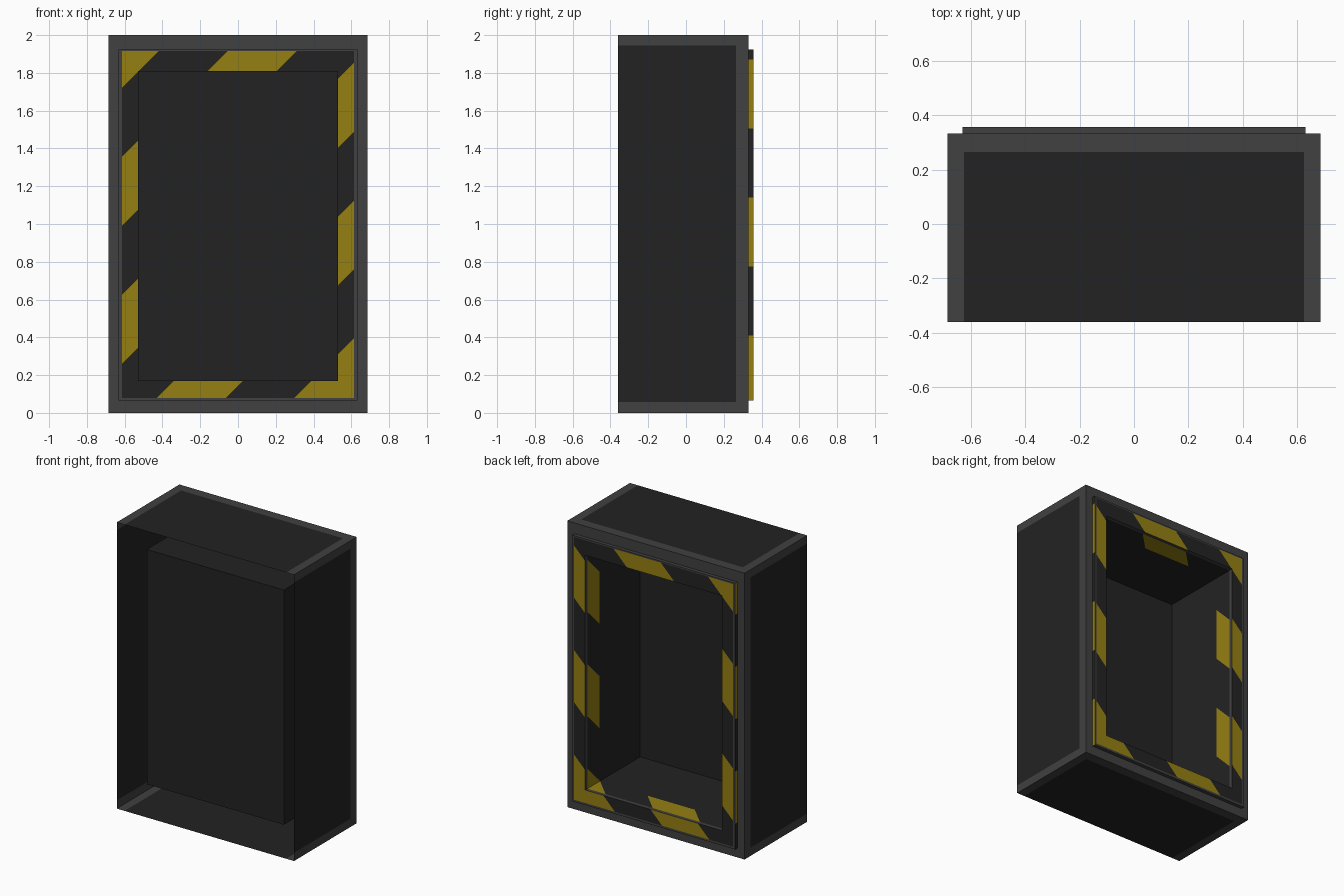
import bpy, bmesh, math
from mathutils import Vector

if "Cube" in bpy.data.objects:
    bpy.data.objects.remove(bpy.data.objects["Cube"])

def material(name, rgb):
    m = bpy.data.materials.new(name)
    m.diffuse_color = (*rgb, 1)
    m.use_nodes = True
    m.node_tree.nodes["Principled BSDF"].inputs["Base Color"].default_value = m.diffuse_color
    return m

DARK, GREY, YELLOW = 0, 1, 2
MATS = [material("dark metal", (0.0165, 0.0165, 0.0165)),
        material("worn grey edge", (0.052, 0.052, 0.052)),
        material("hazard yellow", (0.30, 0.215, 0.006))]

# Main sizes
X, YF, YB, TOP = 0.685, -0.36, 0.332, 2.0      # outer shell
FX, FZ0, FZ1, FY = 0.63, 0.065, 1.925, 0.357   # raised frame
SX, SZ0, SZ1 = 0.615, 0.08, 1.915              # striped area of the frame
IX, IZ0, IZ1, IY = 0.53, 0.17, 1.81, -0.25     # recess
BAND = 0.20                                    # depth where inner stripes end
STRIPE, START = 0.365, -0.51

def rect(axis, k, a, b, sign):
    """Axis-aligned rectangle at axis=k, spanning a and b on the other two axes."""
    pts = []
    for u, v in ((a[0], b[0]), (a[1], b[0]), (a[1], b[1]), (a[0], b[1])):
        p = [u, v]
        p.insert(axis, k)
        pts.append(Vector(p))
    n = (pts[1] - pts[0]).cross(pts[2] - pts[0])
    return pts if n[axis] * sign > 0 else pts[::-1]

def ring(k, ox, oz0, oz1, ix, iz0, iz1):
    """Four rectangles facing +y that surround an opening."""
    return [rect(1, k, (-ox, ox), (iz1, oz1), 1), rect(1, k, (-ox, ox), (oz0, iz0), 1),
            rect(1, k, (-ox, -ix), (iz0, iz1), 1), rect(1, k, (ix, ox), (iz0, iz1), 1)]

def tube(x, z0, z1, y0, y1, sign):
    """Four walls running along y, facing out (1) or in (-1)."""
    return [rect(0, x, (y0, y1), (z0, z1), sign), rect(0, -x, (y0, y1), (z0, z1), -sign),
            rect(2, z0, (-x, x), (y0, y1), -sign), rect(2, z1, (-x, x), (y0, y1), sign)]

def add(bm, quads, cuts=(), rule=lambda c: DARK):
    """Add rectangles, cut them by planes (normal, offset), colour by face centre."""
    for q in quads:
        f = bm.faces.new([bm.verts.new(p) for p in q])
        part = [f]
        for n, d in cuts:
            n = Vector(n)
            geom = part + list({e for g in part for e in g.edges}) + \
                list({v for g in part for v in g.verts})
            res = bmesh.ops.bisect_plane(bm, geom=geom, dist=1e-5,
                                         plane_co=n * (d / n.length_squared), plane_no=n)
            part = [g for g in res["geom"] if isinstance(g, bmesh.types.BMFace)]
        for g in part:
            g.material_index = rule(g.calc_center_median())

def add_striped(bm, quads, n, shift=0.0):
    """Diagonal stripes along n.p + shift."""
    n = Vector(n)
    cuts = [(n, START + i * STRIPE - shift) for i in range(-6, 5)]
    add(bm, quads, cuts, lambda c: YELLOW
        if math.floor((n.dot(c) + shift - START) / STRIPE) % 2 == 0 else DARK)

def finish(bm, name):
    bmesh.ops.remove_doubles(bm, verts=bm.verts, dist=1e-5)
    me = bpy.data.meshes.new(name)
    bm.to_mesh(me)
    bm.free()
    for m in MATS:
        me.materials.append(m)
    bpy.context.collection.objects.link(bpy.data.objects.new(name, me))

# Outer shell, open at the front, with worn borders
def border(c):
    hits = (abs(c.x) > 0.625) + (c.z > 1.945 or c.z < 0.057) + (c.y > 0.265)
    return GREY if hits >= 2 else DARK

bm = bmesh.new()
add(bm, tube(X, 0, TOP, YF, YB, 1),
    [((1, 0, 0), 0.625), ((1, 0, 0), -0.625), ((0, 0, 1), 1.945),
     ((0, 0, 1), 0.057), ((0, 1, 0), 0.265)], border)
add(bm, ring(YB, X, 0, TOP, FX, FZ0, FZ1), rule=lambda c: GREY)
finish(bm, "outer_shell")

# Raised frame: striped face, grey rim and inner lip
bm = bmesh.new()
add(bm, ring(FY, FX, FZ0, FZ1, SX, SZ0, SZ1), rule=lambda c: GREY)
add_striped(bm, ring(FY, SX, SZ0, SZ1, IX, IZ0, IZ1), (1, 0, -1))
outer = tube(FX, FZ0, FZ1, YB, FY, 1)
add_striped(bm, outer[:2], (1, 0, -1))
add(bm, outer[2:], rule=lambda c: GREY)
add(bm, tube(IX, IZ0, IZ1, YB, FY, -1), rule=lambda c: GREY)
finish(bm, "hazard_frame")

# Striped band just inside the opening; stripes carry on around the corner
bm = bmesh.new()
right, left, floor, ceiling = tube(IX, IZ0, IZ1, BAND, YB, -1)
add_striped(bm, [right], (0, 1, -1), IX - YB)
add_striped(bm, [left], (0, -1, -1), YB - IX)
add_striped(bm, [floor], (1, 1, 0), -IZ0 - YB)
add_striped(bm, [ceiling], (1, -1, 0), YB - IZ1)
finish(bm, "recess_stripes")

# Recess walls and end panel
bm = bmesh.new()
add(bm, tube(IX, IZ0, IZ1, IY, BAND, -1))
add(bm, [rect(1, IY, (-IX, IX), (IZ0, IZ1), 1)])
finish(bm, "recess")
